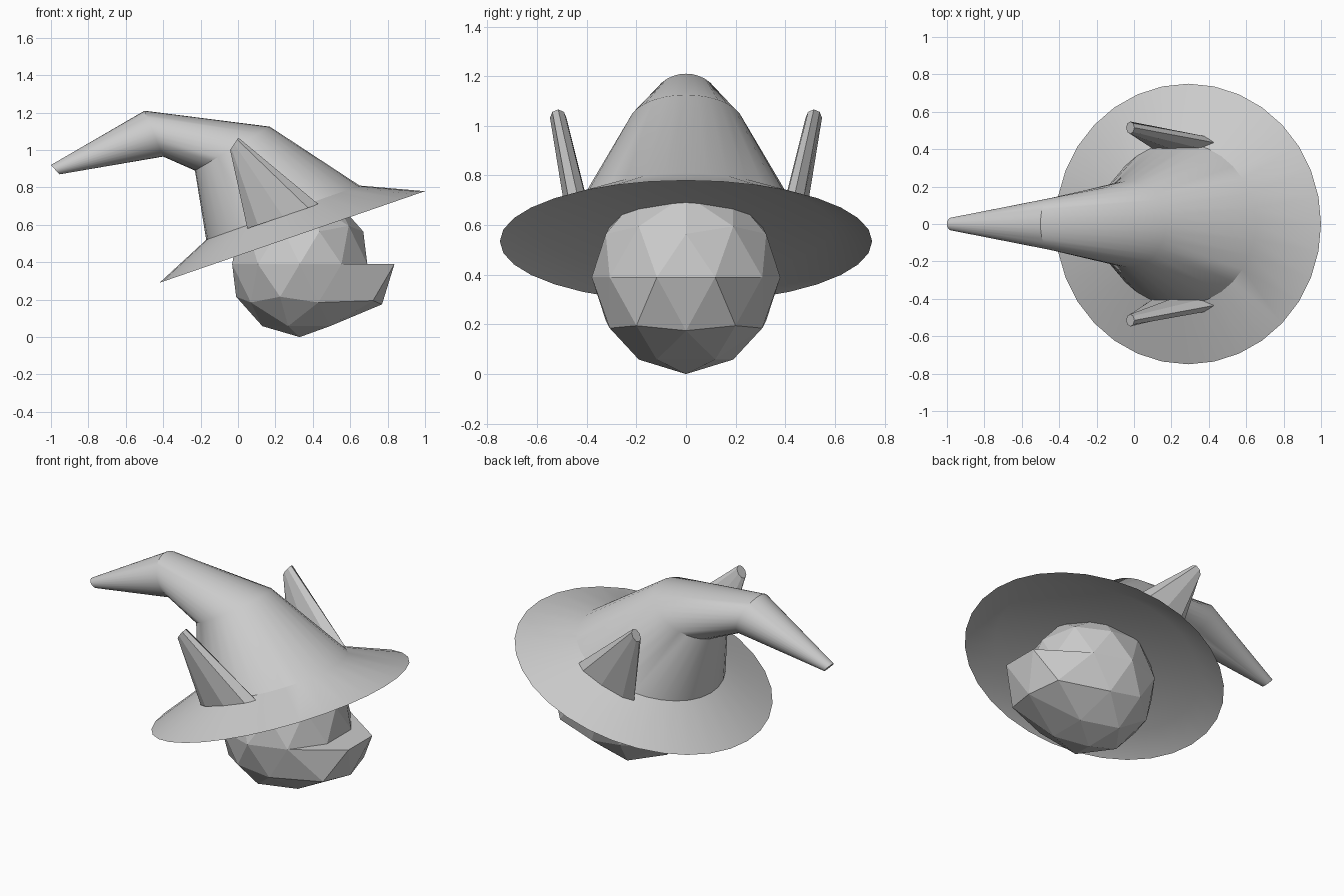
import bpy, bmesh, math
from mathutils import Vector

if "Cube" in bpy.data.objects:
    bpy.data.objects.remove(bpy.data.objects["Cube"])


def ring(bm, center, u, v, n):
    """Elliptical ring of n vertices spanned by half-axes u and v."""
    c, u, v = Vector(center), Vector(u), Vector(v)
    return [bm.verts.new(c + u * math.cos(2 * math.pi * i / n) + v * math.sin(2 * math.pi * i / n))
            for i in range(n)]


def loft(name, rings, n):
    """Closed loft through rings given as (center, u, v)."""
    bm = bmesh.new()
    loops = [ring(bm, *r, n) for r in rings]
    for a, b in zip(loops, loops[1:]):
        for i in range(n):
            j = (i + 1) % n
            bm.faces.new((a[i], a[j], b[j], b[i]))
    bm.faces.new(loops[0])
    bm.faces.new(loops[-1])
    bmesh.ops.recalc_face_normals(bm, faces=bm.faces)
    return finish(name, bm)


def finish(name, bm):
    me = bpy.data.meshes.new(name)
    bm.to_mesh(me)
    bm.free()
    ob = bpy.data.objects.new(name, me)
    bpy.context.collection.objects.link(ob)
    return ob


# Bent hat: each ring is (low x, low z, high x, high z, half width in y)
sections = [
    (-0.288, 0.400, 0.828, 0.784, 0.59),   # underside recess
    (-0.42, 0.29, 1.00, 0.78, 0.75),       # brim edge
    (-0.17, 0.52, 0.65, 0.81, 0.435),      # crown base
    (-0.23, 0.89, 0.17, 1.125, 0.232),     # first bend
    (-0.40, 0.965, -0.50, 1.21, 0.138),    # second bend
    (-0.955, 0.87, -1.00, 0.92, 0.034),    # tip
]
hat = loft("bent_hat", [
    (((x0 + x1) / 2, 0, (z0 + z1) / 2), ((x1 - x0) / 2, 0, (z1 - z0) / 2), (0, w, 0))
    for x0, z0, x1, z1, w in sections], 32)
bpy.context.view_layer.objects.active = hat
hat.select_set(True)
bpy.ops.object.shade_smooth_by_angle(angle=math.radians(30))
hat.select_set(False)

# Pair of faceted ears poking through the brim
for side, label in ((-1, "front_ear"), (1, "back_ear")):
    loft(label, [
        ((0.24, side * 0.435, 0.645), (0.19, 0, 0.065), (0, 0.05, 0)),
        ((-0.02, side * 0.515, 1.033), (0.022, 0, 0.033), (0, 0.033, 0)),
    ], 8)


def half_ball(name, keep):
    """Half of a faceted ball, split on its equator; keep = 1 upper, -1 lower."""
    bm = bmesh.new()
    bmesh.ops.create_icosphere(bm, subdivisions=2, radius=1)
    bmesh.ops.delete(bm, geom=[v for v in bm.verts if v.co.z * keep < -0.01], context='VERTS')
    for v in bm.verts:
        d = v.co.copy()
        v.co = (0.33 + 0.38 * d.x, 0.38 * d.y, 0.39 + 0.39 * d.z)
        # Lower jaw juts out at the front
        if keep < 0 and d.x > 0.65:
            v.co.x += 0.145 if d.z > -0.1 else 0.117
            if d.z < -0.1:
                v.co.z = 0.175 if abs(d.y) < 0.1 else 0.195
    bmesh.ops.holes_fill(bm, edges=[e for e in bm.edges if e.is_boundary], sides=0)
    bmesh.ops.recalc_face_normals(bm, faces=bm.faces)
    return finish(name, bm)


# Head and jutting jaw
half_ball("head_upper", 1)
half_ball("jaw", -1)
